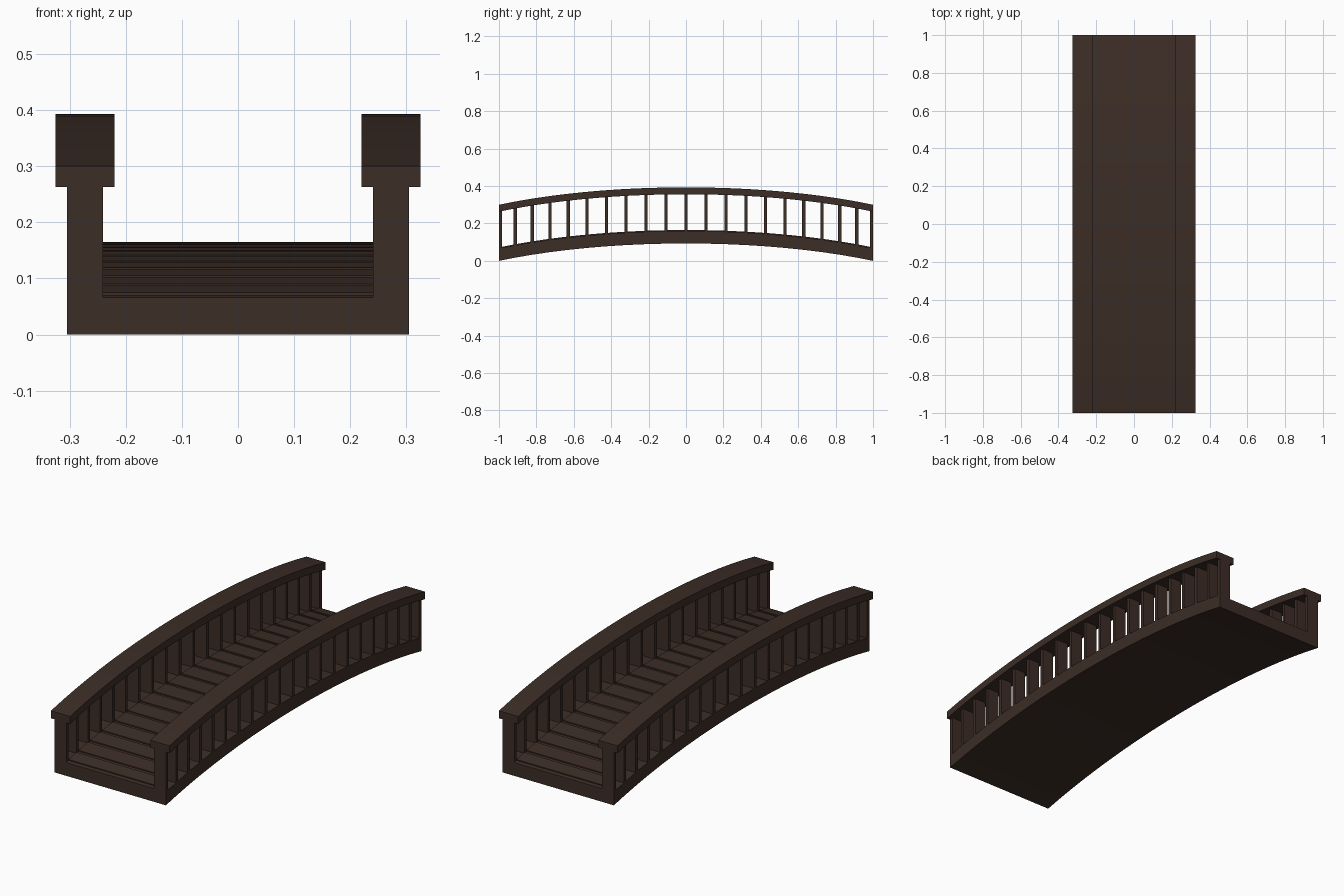
import bpy, math

if "Cube" in bpy.data.objects:
    bpy.data.objects.remove(bpy.data.objects["Cube"])

PHI = 0.66          # half angle of the flattened arch
SAG = 0.093         # rise of the arch at mid span
N = 10              # bays each side of the middle
POST = 0.017        # post thickness along the bridge

wood = bpy.data.materials.new("dark_wood")
wood.diffuse_color = (0.045, 0.026, 0.019, 1)
wood.use_nodes = True
wood.node_tree.nodes["Principled BSDF"].inputs["Base Color"].default_value = wood.diffuse_color


def arch_y(t):
    return math.sin(PHI * t) / math.sin(PHI)


def arch_z(y):
    c = math.sqrt(1 - (y * math.sin(PHI)) ** 2)
    return SAG * (c - math.cos(PHI)) / (1 - math.cos(PHI))


def build(name, bands):
    """Each band: x range, list of y stations, bottom and top offset from the arch."""
    verts, faces = [], []
    for x0, x1, ys, lo, hi in bands:
        b = len(verts)
        for y in ys:
            z = arch_z(y)
            verts += [(x0, y, z + lo), (x1, y, z + lo), (x1, y, z + hi), (x0, y, z + hi)]
        for i in range(len(ys) - 1):
            p = b + 4 * i
            for k in range(4):
                m = (k + 1) % 4
                faces.append((p + k, p + m, p + 4 + m, p + 4 + k)[::-1])
        e = b + 4 * (len(ys) - 1)
        faces.append((b, b + 1, b + 2, b + 3))
        faces.append((e + 3, e + 2, e + 1, e))
    me = bpy.data.meshes.new(name)
    me.from_pydata(verts, [], faces)
    me.validate()
    me.materials.append(wood)
    ob = bpy.data.objects.new(name, me)
    bpy.context.collection.objects.link(ob)
    return ob


# post spans along y; the end posts sit flush with the bridge ends
spans = []
for i in range(-N, N + 1):
    c = max(-1 + POST / 2, min(1 - POST / 2, arch_y(i / N)))
    spans.append((c - POST / 2, c + POST / 2))
stations = [y for s in spans for y in s]

# arched base
build("deck_base", [(-0.305, 0.305, stations, 0.0, 0.066)])

# planks between the posts, leaving grooves
build("deck_planks", [(-0.241, 0.241, [a[1], b[0]], 0.06, 0.0715)
                      for a, b in zip(spans, spans[1:])])

# balusters and handrails, both sides
for side, s in (("left", -1), ("right", 1)):
    px = sorted((s * 0.241, s * 0.305))
    rx = sorted((s * 0.22, s * 0.325))
    build(side + "_balusters", [(px[0], px[1], list(sp), 0.06, 0.268) for sp in spans])
    build(side + "_handrail", [(rx[0], rx[1], stations, 0.263, 0.300)])
